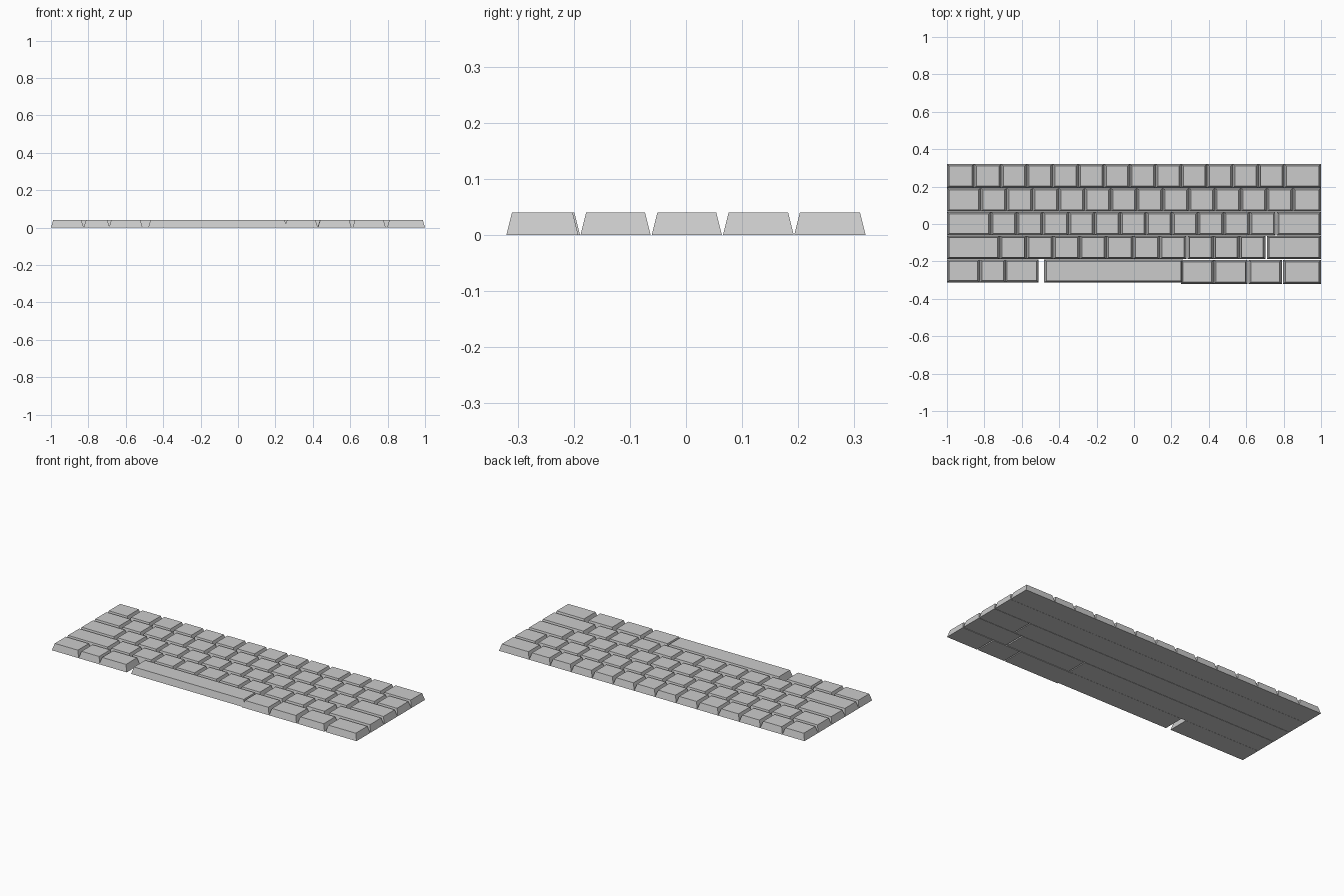
import bpy

if "Cube" in bpy.data.objects:
    bpy.data.objects.remove(bpy.data.objects["Cube"])

HEIGHT = 0.04
INSET_X, INSET_Y = 0.012, 0.010


def key(name, x0, x1, y0, y1):
    """One tapered keycap: flat base, smaller flat top."""
    verts = []
    for z, dx, dy in ((0, 0, 0), (HEIGHT, INSET_X, INSET_Y)):
        verts += [(x0 + dx, y0 + dy, z), (x1 - dx, y0 + dy, z),
                  (x1 - dx, y1 - dy, z), (x0 + dx, y1 - dy, z)]
    faces = [(3, 2, 1, 0), (4, 5, 6, 7)]
    faces += [(i, (i + 1) % 4, (i + 1) % 4 + 4, i + 4) for i in range(4)]
    mesh = bpy.data.meshes.new(name)
    mesh.from_pydata(verts, [], faces)
    obj = bpy.data.objects.new(name, mesh)
    bpy.context.collection.objects.link(obj)


def run(name, x0, x1, count, y0, y1):
    """A run of equal keys filling x0..x1."""
    w = (x1 - x0) / count
    for i in range(count):
        key(f"{name}_{i + 1}", x0 + i * w, x0 + (i + 1) * w, y0, y1)


# Upper four rows: (row name, y range, runs of (start, end, count))
rows = [
    ("number_key", 0.193, 0.32,
     [(-1, -0.71, 2), (-0.71, 0.803, 11), (0.803, 1, 1)]),
    ("upper_letter_key", 0.066, 0.192,
     [(-1, -0.82, 1), (-0.82, 0.85, 12), (0.85, 1, 1)]),
    ("home_letter_key", -0.061, 0.064,
     [(-1, -0.765, 1), (-0.765, 0.757, 11), (0.763, 1, 1)]),
    ("lower_letter_key", -0.188, -0.063,
     [(-1, -0.717, 1), (-0.717, 0.28, 7), (0.286, 0.703, 3), (0.711, 1, 1)]),
]
for name, y0, y1, runs in rows:
    for r, (x0, x1, count) in enumerate(runs):
        run(f"{name}_{r + 1}", x0, x1, count, y0, y1)

# Bottom row: modifiers either side of the space bar
for i, (x0, x1) in enumerate([(-1, -0.825), (-0.825, -0.686), (-0.69, -0.51)]):
    key(f"left_modifier_{i + 1}", x0, x1, -0.312, -0.189)
key("space_bar", -0.48, 0.262, -0.314, -0.189)
for i, (x0, x1) in enumerate([(0.25, 0.427), (0.427, 0.607),
                              (0.613, 0.79), (0.797, 1)]):
    key(f"right_modifier_{i + 1}", x0, x1, -0.32, -0.192)
